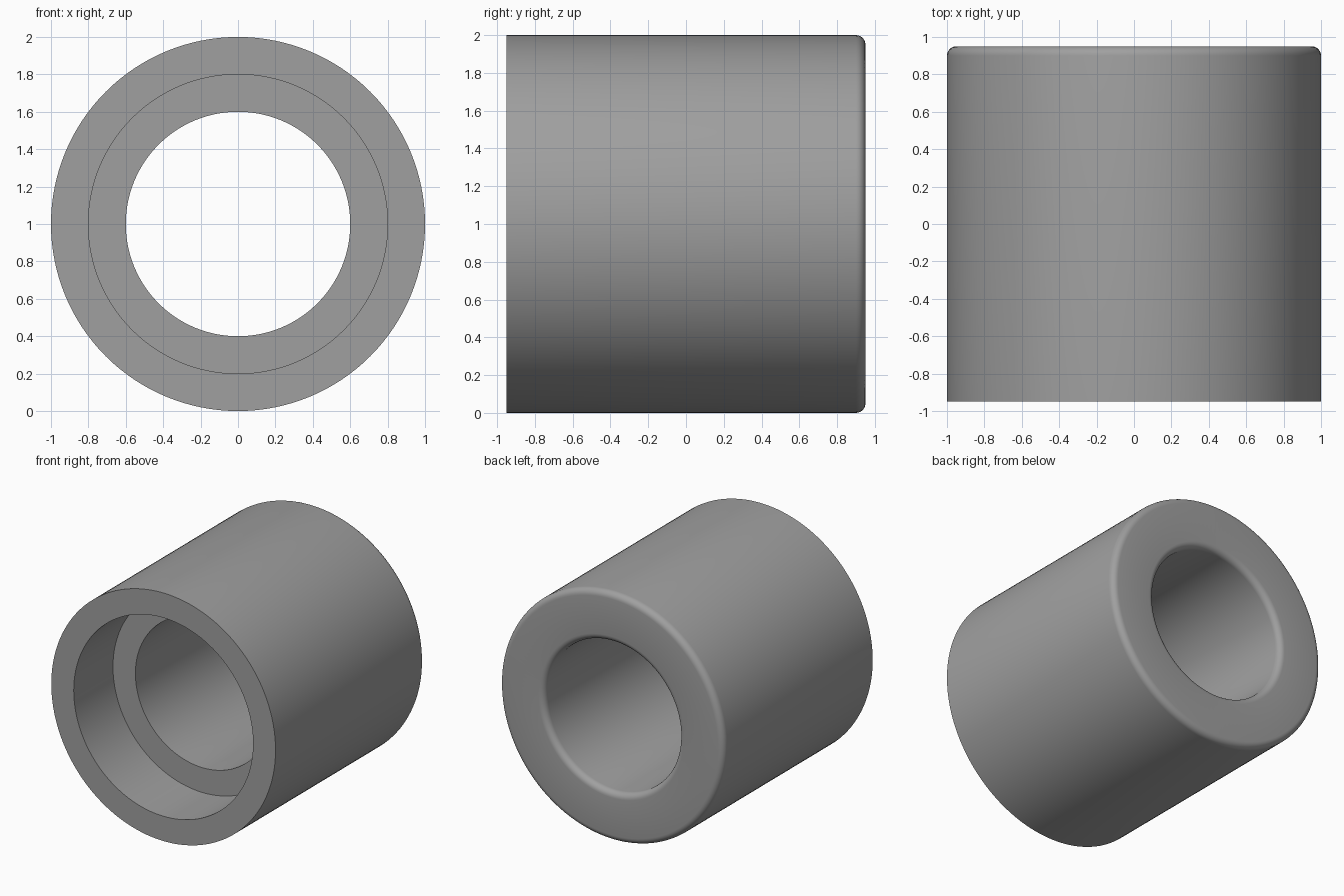
import bpy, bmesh, math
from mathutils import Matrix, Vector

if "Cube" in bpy.data.objects:
    bpy.data.objects.remove(bpy.data.objects["Cube"])

SEGMENTS = 128
BACK, FRONT, LEDGE = 0.95, -0.95, -0.45
OUTER, COUNTERBORE, BORE, FILLET = 1.0, 0.8, 0.6, 0.05


def arc(radius, y, start, end, steps=6):
    """Fillet points as (radius, y) around a centre."""
    angles = [math.radians(start + (end - start) * i / steps) for i in range(steps + 1)]
    return [(radius + FILLET * math.cos(a), y + FILLET * math.sin(a)) for a in angles]


# Closed wall section: front rim, outer wall, rounded back rim, bore, ledge, counterbore
profile = [(COUNTERBORE, FRONT), (OUTER, FRONT)]
profile += arc(OUTER - FILLET, BACK - FILLET, 0, 90)
profile += arc(BORE + FILLET, BACK - FILLET, 90, 180)
profile += [(BORE, LEDGE), (COUNTERBORE, LEDGE)]

# Revolve the section about the y axis
bm = bmesh.new()
rings = []
for i in range(SEGMENTS):
    turn = Matrix.Rotation(2 * math.pi * i / SEGMENTS, 3, 'Y')
    rings.append([bm.verts.new(turn @ Vector((r, y, 0)) + Vector((0, 0, OUTER)))
                  for r, y in profile])
count = len(profile)
for i in range(SEGMENTS):
    a, b = rings[i], rings[(i + 1) % SEGMENTS]
    for j in range(count):
        k = (j + 1) % count
        bm.faces.new((a[j], a[k], b[k], b[j]))
bmesh.ops.recalc_face_normals(bm, faces=bm.faces)

mesh = bpy.data.meshes.new("bushing")
bm.to_mesh(mesh)
bm.free()
bushing = bpy.data.objects.new("bushing", mesh)
bpy.context.collection.objects.link(bushing)

# Plain grey
grey = bpy.data.materials.new("grey")
grey.diffuse_color = (0.35, 0.35, 0.35, 1)
grey.use_nodes = True
grey.node_tree.nodes["Principled BSDF"].inputs["Base Color"].default_value = grey.diffuse_color
mesh.materials.append(grey)

# Smooth walls and fillets, sharp rims
bpy.context.view_layer.objects.active = bushing
bushing.select_set(True)
bpy.ops.object.shade_smooth_by_angle(angle=math.radians(30))
